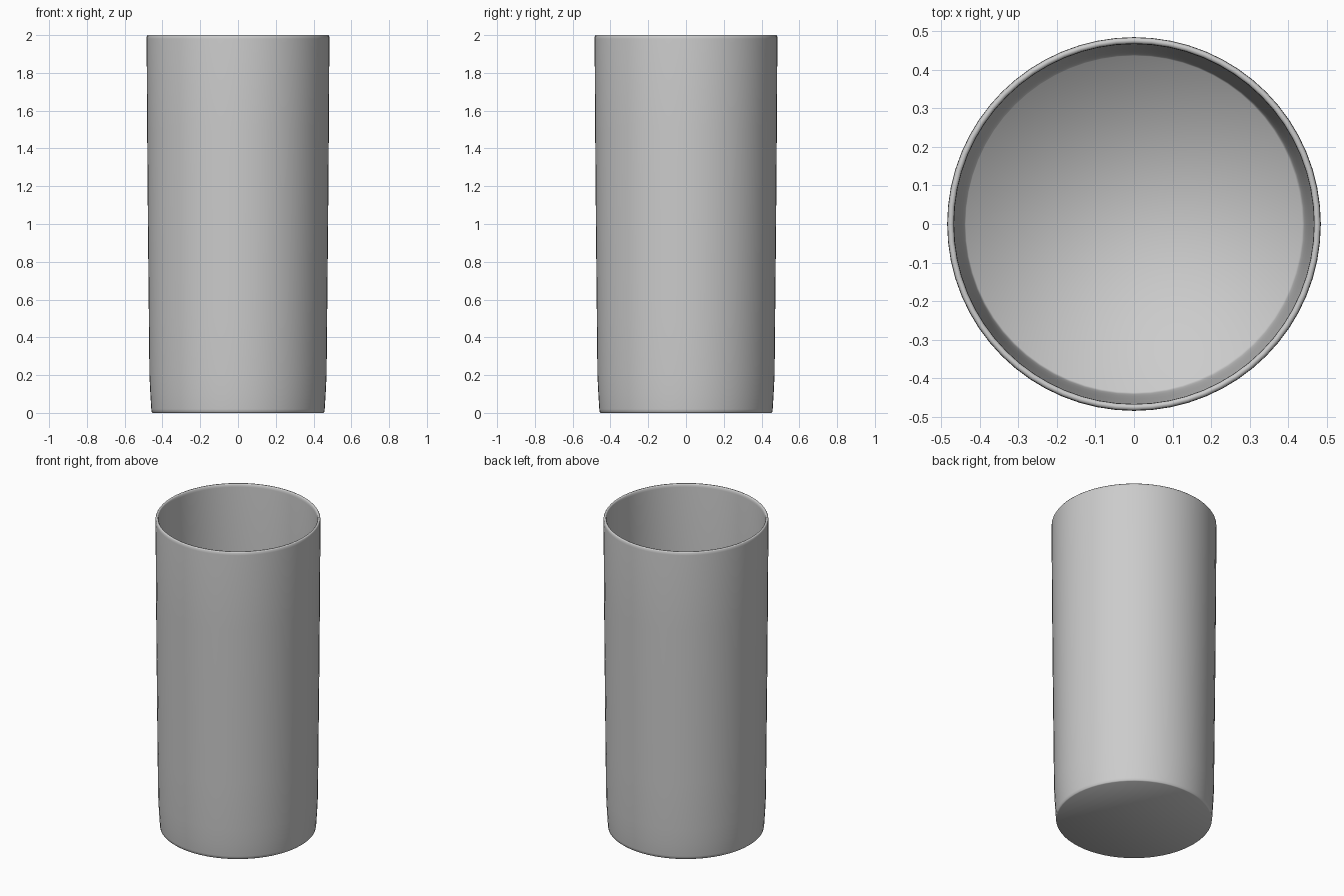
import bpy, bmesh
from math import cos, sin, pi

if "Cube" in bpy.data.objects:
    bpy.data.objects.remove(bpy.data.objects["Cube"])

SIDES = 64
# Closed wall profile (radius, height): outer base, up to rim, down to inner floor
PROFILE = [
    (0.452, 0.0), (0.457, 0.004), (0.459, 0.02), (0.464, 0.10), (0.469, 0.20),
    (0.472, 0.50), (0.477, 1.0), (0.481, 1.5), (0.484, 1.98),
    (0.483, 1.994), (0.479, 2.0), (0.471, 2.0), (0.467, 1.994),
    (0.466, 1.98), (0.463, 1.5), (0.459, 1.0), (0.454, 0.50),
    (0.451, 0.20), (0.446, 0.10), (0.441, 0.035), (0.436, 0.02),
]

# Tumbler body: revolve the profile and cap base and inner floor
bm = bmesh.new()
rings = [[bm.verts.new((r * cos(2 * pi * i / SIDES), r * sin(2 * pi * i / SIDES), z))
          for i in range(SIDES)] for r, z in PROFILE]
for a, b in zip(rings, rings[1:]):
    for i in range(SIDES):
        j = (i + 1) % SIDES
        bm.faces.new((a[i], a[j], b[j], b[i]))
bm.faces.new(rings[0][::-1])
bm.faces.new(rings[-1])
for f in bm.faces:
    f.smooth = True

mesh = bpy.data.meshes.new("tumbler")
bm.to_mesh(mesh)
bm.free()
tumbler = bpy.data.objects.new("tumbler", mesh)
bpy.context.collection.objects.link(tumbler)
